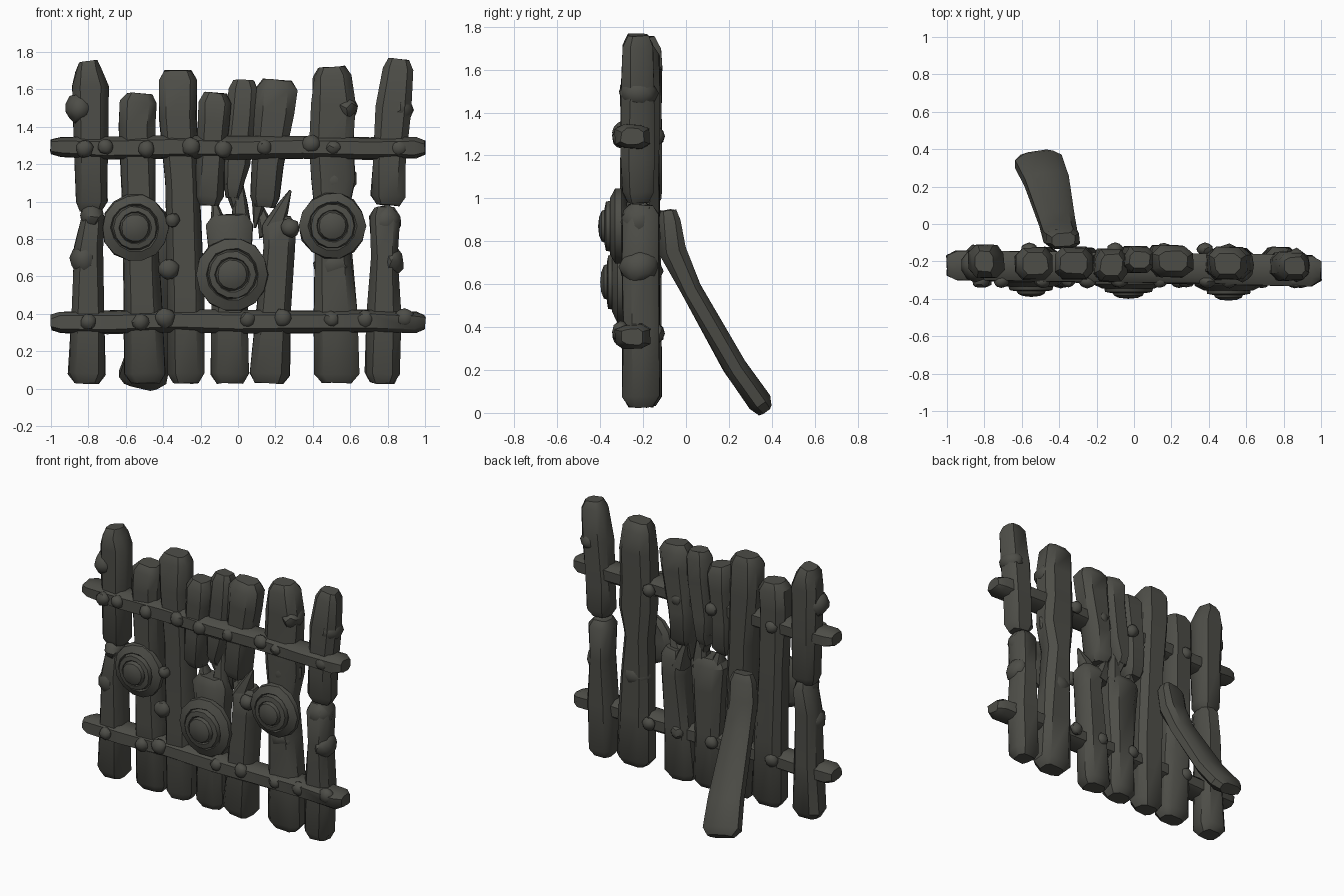
import bpy, bmesh, math, random
from mathutils import Vector, Matrix

random.seed(4)
cube = bpy.data.objects.get("Cube")
if cube:
    bpy.data.objects.remove(cube, do_unlink=True)

mat = bpy.data.materials.new("weathered dark wood")
mat.use_nodes = True
COLOR = (0.075, 0.075, 0.064, 1)
mat.diffuse_color = COLOR
mat.node_tree.nodes["Principled BSDF"].inputs["Base Color"].default_value = COLOR

X, Z = Vector((1, 0, 0)), Vector((0, 0, 1))
DEPTH = -0.21


def finish(bm, name, angle=40):
    bmesh.ops.recalc_face_normals(bm, faces=bm.faces)
    mesh = bpy.data.meshes.new(name)
    bm.to_mesh(mesh)
    bm.free()
    mesh.materials.append(mat)
    obj = bpy.data.objects.new(name, mesh)
    bpy.context.collection.objects.link(obj)
    bpy.ops.object.select_all(action='DESELECT')
    obj.select_set(True)
    bpy.context.view_layer.objects.active = obj
    bpy.ops.object.shade_smooth_by_angle(angle=math.radians(angle))


def loft(name, stations, wide=X, round_ends=True, jitter=0.005):
    """Chamfered beam through stations of (centre, half width, half depth)."""
    st = [(Vector(p), w, d) for p, w, d in stations]
    if round_ends:
        for _ in range(2):
            (p, w, d), q = st[0], st[1][0]
            inner = p + (q - p).normalized() * 0.05
            st[0:1] = [(p, w * 0.68, d * 0.65), (inner, w, d)]
            st.reverse()
    bm = bmesh.new()
    rings = []
    for i, (p, w, d) in enumerate(st):
        t = (st[min(i + 1, len(st) - 1)][0] - st[max(i - 1, 0)][0]).normalized()
        side = (wide - t * wide.dot(t)).normalized()
        deep = t.cross(side)
        ring = []
        for a, b in ((1, .5), (.6, 1), (-.6, 1), (-1, .5), (-1, -.5), (-.6, -1), (.6, -1), (1, -.5)):
            wobble = Vector([random.uniform(-jitter, jitter) for _ in range(3)])
            ring.append(bm.verts.new(p + side * a * w + deep * b * d + wobble))
        rings.append(ring)
    for r, s in zip(rings, rings[1:]):
        for k in range(8):
            j = (k + 1) % 8
            bm.faces.new((r[k], r[j], s[j], s[k]))
    bm.faces.new(rings[0])
    bm.faces.new(rings[-1])
    finish(bm, name)


def post(name, *points, y=DEPTH, depth=0.085):
    loft(name, [((x, y, z), w, depth) for x, z, w in points])


def splinter(name, base, tip, width):
    loft(name, [(base, width, 0.06), (Vector(base).lerp(Vector(tip), 0.5), width * 0.6, 0.04),
                (tip, 0.006, 0.006)], round_ends=False, jitter=0.002)


def lump(name, centre, size):
    bm = bmesh.new()
    bmesh.ops.create_icosphere(bm, subdivisions=2, radius=1)
    for v in bm.verts:
        v.co *= random.uniform(0.9, 1.06)
    turn = Matrix.Rotation(random.uniform(0, 6), 4, 'Y')
    bm.transform(Matrix.Translation(centre) @ Matrix.Diagonal((*size, 1)) @ turn)
    finish(bm, name, 35)


def shield(name, x, z, radius, front):
    """Stepped round boss turned about the front-to-back axis."""
    profile = [(0, .13), (.8, .13), (1, .105), (.98, .075), (.72, .05), (.68, .06),
               (.64, .032), (.48, .026), (.45, .034), (.4, .012), (.25, 0), (0, -.005)]
    bm = bmesh.new()
    verts = [bm.verts.new((r * radius, h, 0)) for r, h in profile]
    edges = [bm.edges.new(pair) for pair in zip(verts, verts[1:])]
    bmesh.ops.spin(bm, geom=verts + edges, cent=(0, 0, 0), axis=(0, 1, 0),
                   angle=math.tau, steps=14)
    bmesh.ops.remove_doubles(bm, verts=bm.verts, dist=0.0005)
    for v in bm.verts:
        v.co.x *= 1 + random.uniform(-0.03, 0.03)
        v.co.z *= 1 + random.uniform(-0.03, 0.03)
    bm.transform(Matrix.Translation((x, front, z)))
    finish(bm, name, 35)


# Outer posts, each snapped into two pieces
post("right_post_upper", (-.785, .95, .085), (-.785, 1.3, .09), (-.79, 1.62, .095), (-.8, 1.75, .07), y=-.2)
post("right_post_lower", (-.81, .03, .097), (-.8, .4, .085), (-.8, .75, .075), (-.77, .97, .06), y=-.2)
post("left_post_upper", (.8, .98, .09), (.81, 1.2, .09), (.83, 1.5, .095), (.86, 1.76, .08), y=-.225, depth=.075)
post("left_post_lower", (.77, .03, .09), (.78, .4, .09), (.785, .7, .07), (.785, .97, .08))

# Whole boards
post("board_1", (-.495, .03, .11), (-.51, .5, .098), (-.53, 1, .09), (-.54, 1.4, .095), (-.53, 1.58, .1))
post("board_2", (-.28, .03, .098), (-.28, .5, .098), (-.3, 1.1, .092), (-.32, 1.45, .1), (-.32, 1.7, .105))
post("board_6", (.53, .03, .118), (.52, .4, .115), (.51, .68, .1), (.5, .93, .085), (.51, 1.12, .12),
     (.5, 1.3, .115), (.51, 1.52, .118), (.5, 1.72, .1))

# Broken boards
post("board_3_upper", (-.155, .98, .075), (-.15, 1.2, .075), (-.13, 1.42, .085), (-.12, 1.58, .085), y=-.22)
post("board_4_upper", (-.03, 1.02, .05), (-.01, 1.2, .07), (.02, 1.45, .078), (.03, 1.65, .075), y=-.19, depth=.07)
post("board_5_upper", (.14, .97, .08), (.155, 1.2, .085), (.195, 1.48, .105), (.21, 1.65, .11), y=-.2)
post("board_4_lower", (-.045, .03, .1), (-.045, .4, .093), (-.04, .7, .11), (-.045, .93, .125))
post("board_5_lower", (.165, .03, .108), (.19, .4, .095), (.22, .75, .085), (.22, .92, .088))

# Splintered ends
splinter("splinter_a", (.015, -.2, .85), (.01, -.19, 1.15), .06)
splinter("splinter_b", (-.1, -.2, .85), (-.13, -.2, 1.02), .05)
splinter("splinter_c", (.19, -.22, .86), (.28, -.24, 1.06), .06)
splinter("splinter_d", (.16, -.18, .82), (.1, -.16, 1.03), .05)
splinter("splinter_e", (-.03, -.19, 1.1), (.0, -.19, .9), .05)
splinter("splinter_f", (.12, -.2, 1.06), (.09, -.19, .86), .05)

# Leaning prop behind the fence
loft("prop", [((-.38, -.085, .945), .09, .055), ((-.39, -.065, .76), .09, .06), ((-.41, .02, .58), .095, .05),
              ((-.47, .23, .21), .118, .052), ((-.52, .365, .02), .13, .055)])

# Cross rails
for name, z in (("upper_rail", 1.29), ("lower_rail", .36)):
    path = [((x, -.235 - .015 * x, z + random.uniform(-.006, .006)), .06 if abs(x) < 1 else .055, .08)
            for x in (-1, -.7, -.35, 0, .35, .7, 1)]
    loft(name, path, wide=Z)

# Nail heads on the rails
for row, z, spots in (("upper", 1.295, (-.82, -.71, -.49, -.25, -.08, .14, .39, .51, .86)),
                      ("lower", .37, (-.8, -.52, -.39, .05, .24, .5, .68, .89))):
    for x in spots:
        size = random.uniform(.042, .055)
        lump(row + "_nail", (x, -.305, z + random.uniform(-.015, .015)), (size, .038, size))
for x in (-.56, -.1, .16, .38):
    for z in (1.29, .37):
        lump("back_nail", (x, -.135, z), (.045, .035, .045))

# Knots and bulges on the boards
for x, z, r in ((-.85, 1.5, .075), (-.82, .69, .08), (-.78, .92, .065), (.87, 1.49, .07), (.82, .68, .07),
                (.79, .89, .085), (.58, 1.5, .06)):
    lump("knot", (x, DEPTH - .01, z), (r, .09, r * 1.15))
for x, z, r in ((-.35, .9, .04), (-.37, .64, .058), (.28, .86, .052)):
    lump("stud", (x, -.3, z), (r, .04, r))
lump("bulge_upper", (.51, DEPTH, 1.12), (.125, .09, .11))
lump("bulge_lower", (.51, DEPTH, .66), (.11, .1, .1))

# Round shields on the front
shield("shield_right", -.55, .86, .18, -.385)
shield("shield_middle", -.03, .61, .195, -.395)
shield("shield_left", .505, .87, .18, -.405)
